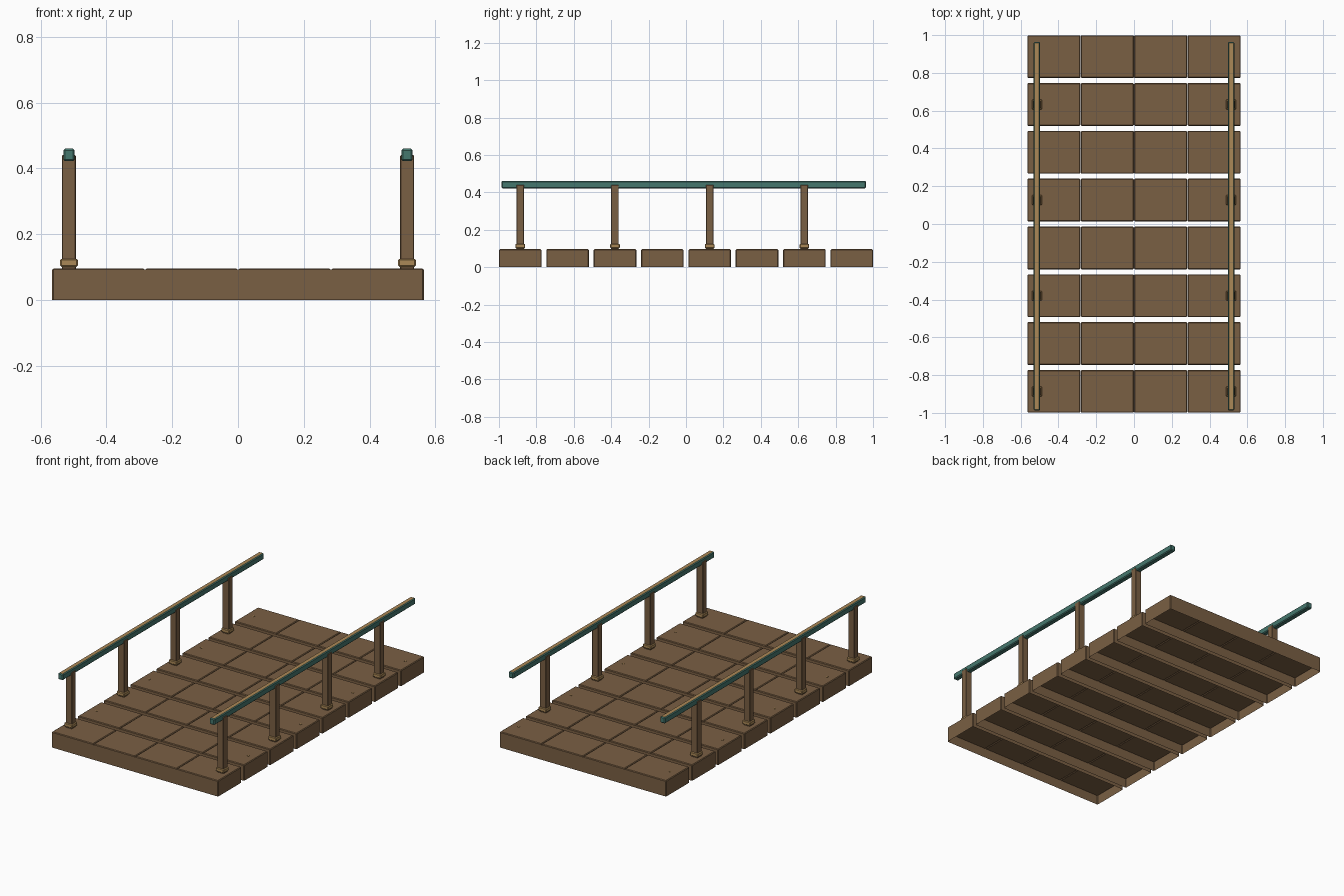
import bpy
import bmesh

cube = bpy.data.objects.get("Cube")
if cube:
    bpy.data.objects.remove(cube, do_unlink=True)


def material(name, rgb):
    mat = bpy.data.materials.new(name)
    mat.use_nodes = True
    color = (*rgb, 1)
    mat.diffuse_color = color
    mat.node_tree.nodes["Principled BSDF"].inputs["Base Color"].default_value = color
    return mat


WOOD = material("brown wood", (0.195, 0.115, 0.057))
TEAL = material("teal paint", (0.06, 0.185, 0.155))
TAN = material("tan trim", (0.41, 0.25, 0.095))


def finish(bm, name, *mats):
    mesh = bpy.data.meshes.new(name)
    bm.normal_update()
    bm.to_mesh(mesh)
    bm.free()
    for mat in mats:
        mesh.materials.append(mat)
    obj = bpy.data.objects.new(name, mesh)
    bpy.context.collection.objects.link(obj)
    return obj


def box(name, low, high, *mats, bevel=0):
    bm = bmesh.new()
    bmesh.ops.create_cube(bm, size=1)
    for v in bm.verts:
        v.co = [lo + (c + 0.5) * (hi - lo) for c, lo, hi in zip(v.co, low, high)]
    if bevel:
        bmesh.ops.bevel(bm, geom=bm.edges[:], offset=bevel, segments=1, affect='EDGES')
    return finish(bm, name, *mats)


HALF, TOP, DEPTH, COUNT = 0.565, 0.096, 0.228, 8
PITCH = (2 - DEPTH) / (COUNT - 1)
EDGE = 0.004
UNDERSIDE = 0.055


def skirt(name, y):
    # thin wall around one plank, open above and below, with clipped corners
    a, b = HALF, DEPTH / 2
    ring = [(-a + EDGE, -b), (a - EDGE, -b), (a, -b + EDGE), (a, b - EDGE),
            (a - EDGE, b), (-a + EDGE, b), (-a, b - EDGE), (-a, -b + EDGE)]
    bm = bmesh.new()
    low = [bm.verts.new((px, y + py, 0)) for px, py in ring]
    high = [bm.verts.new((px, y + py, TOP - EDGE)) for px, py in ring]
    for i in range(len(ring)):
        j = (i + 1) % len(ring)
        bm.faces.new((low[i], low[j], high[j], high[i]))
    finish(bm, name, WOOD)


def plank(number, y):
    # four bevelled boards side by side within a skirt
    skirt(f"plank_skirt_{number}", y)
    inset = 0.001
    width = HALF / 2
    for k in range(4):
        x = -HALF + k * width
        box(f"deck_board_{number}_{k + 1}",
            (x + inset, y - DEPTH / 2 + inset, UNDERSIDE),
            (x + width - inset, y + DEPTH / 2 - inset, TOP), WOOD, bevel=EDGE)


# deck planks, with posts on every second one and pegs on the rest
RAIL_X = 0.514
for i in range(COUNT):
    y = -1 + DEPTH / 2 + i * PITCH
    plank(i + 1, y)
    for side, label in ((-1, "right"), (1, "left")):
        x = side * RAIL_X
        if i % 2 == 0:
            box(f"{label}_post_{i // 2 + 1}", (x - 0.021, y - 0.02, TOP - 0.002),
                (x + 0.021, y + 0.02, 0.44), WOOD, bevel=0.002)
            box(f"{label}_post_collar_{i // 2 + 1}", (x - 0.027, y - 0.026, 0.101),
                (x + 0.027, y + 0.026, 0.125), TAN, bevel=0.004)
        else:
            box(f"{label}_peg_{i + 1}", (x - 0.005, y - 0.005, TOP - 0.002),
                (x + 0.005, y + 0.005, TOP + 0.002), TAN)

# handrails with a tan upper face
for side, label in ((-1, "right"), (1, "left")):
    x = side * RAIL_X
    rail = box(f"{label}_handrail", (x - 0.017, -0.987, 0.422),
               (x + 0.017, 0.963, 0.46), TEAL, TAN, bevel=0.005)
    for face in rail.data.polygons:
        face.material_index = int(face.normal.z > 0.9)
